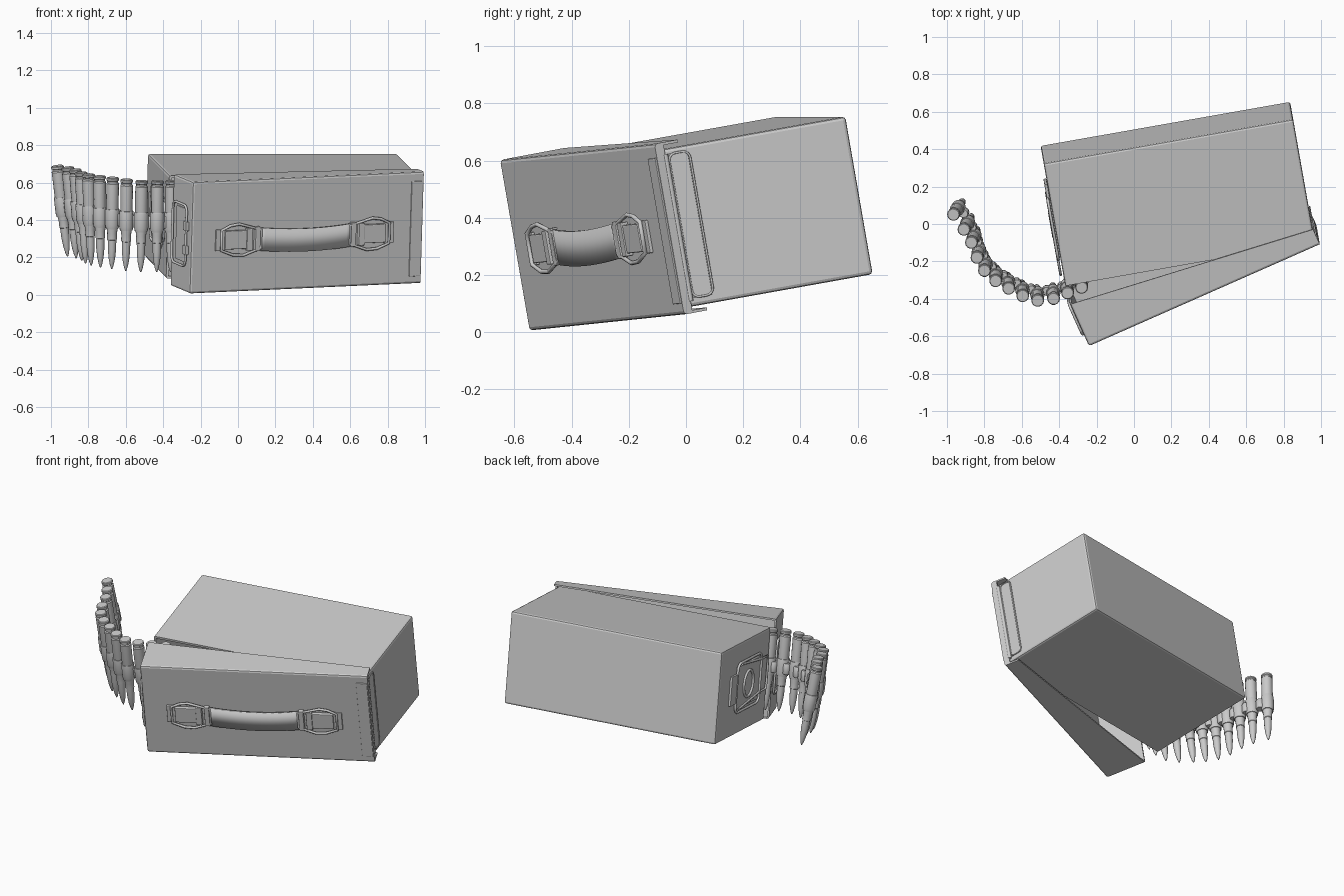
import bpy, bmesh, math
from mathutils import Matrix, Vector

if "Cube" in bpy.data.objects:
    bpy.data.objects.remove(bpy.data.objects["Cube"])

R, T = Matrix.Rotation, Matrix.Translation
rad = math.radians
# frames: tilted can (origin at front-bottom-right corner) and its hinged lid
CAN = T((0.95, 0, 0.086)) @ R(rad(10), 4, 'Z') @ R(rad(10), 4, 'X')
LID = CAN @ T((0.024, -0.015, -0.022)) @ R(rad(14), 4, 'Z')
L, D, H = 1.355, 0.675, 0.56
LL, LH = 1.35, 0.606


def add(name, bm, frame, smooth=False):
    bmesh.ops.recalc_face_normals(bm, faces=bm.faces)
    me = bpy.data.meshes.new(name)
    bm.to_mesh(me)
    bm.free()
    if smooth:
        me.shade_smooth()
        me.set_sharp_from_angle(angle=rad(35))
    ob = bpy.data.objects.new(name, me)
    bpy.context.collection.objects.link(ob)
    ob.matrix_world = frame
    return ob


def bevel(ob, width, segs=2):
    m = ob.modifiers.new('bevel', 'BEVEL')
    m.width, m.segments, m.limit_method = width, segs, 'ANGLE'


def solid(ob, t, offset=-1):
    m = ob.modifiers.new('solid', 'SOLIDIFY')
    m.thickness, m.offset = t, offset


def box(name, frame, lo, hi, bev=0.0):
    bm = bmesh.new()
    bmesh.ops.create_cube(bm, size=1)
    for v in bm.verts:
        v.co = [(a + b) / 2 + c * (b - a) for a, b, c in zip(lo, hi, v.co)]
    ob = add(name, bm, frame)
    if bev:
        bevel(ob, bev)
    return ob


def drop_faces(ob, dirs):
    bm = bmesh.new()
    bm.from_mesh(ob.data)
    bad = [f for f in bm.faces if any(f.normal.dot(Vector(d)) > 0.8 for d in dirs)]
    bmesh.ops.delete(bm, geom=bad, context='FACES')
    bm.to_mesh(ob.data)
    bm.free()


def wire(name, frame, pts, r, cyclic=True):
    cu = bpy.data.curves.new(name, 'CURVE')
    cu.dimensions, cu.bevel_depth, cu.bevel_resolution = '3D', r, 2
    cu.use_fill_caps = True
    sp = cu.splines.new('POLY')
    sp.points.add(len(pts) - 1)
    for p, c in zip(sp.points, pts):
        p.co = (*c, 1)
    sp.use_cyclic_u = cyclic
    ob = bpy.data.objects.new(name, cu)
    bpy.context.collection.objects.link(ob)
    ob.matrix_world = frame


def round_rect(x, y0, y1, z0, z1, r):
    pts = []
    for k, (cy, cz) in enumerate([(y1 - r, z1 - r), (y0 + r, z1 - r), (y0 + r, z0 + r), (y1 - r, z0 + r)]):
        for i in range(5):
            a = rad(90 * k + 22.5 * i)
            pts.append((x, cy + r * math.cos(a), cz + r * math.sin(a)))
    return pts


def lathe(name, frame, profile, n=14):
    bm = bmesh.new()
    rings = [[bm.verts.new((r * math.cos(2 * math.pi * i / n), r * math.sin(2 * math.pi * i / n), z))
              for i in range(n)] for r, z in profile]
    for a, b in zip(rings, rings[1:]):
        for i in range(n):
            bm.faces.new((a[i], a[(i + 1) % n], b[(i + 1) % n], b[i]))
    bm.faces.new(rings[0])
    bm.faces.new(rings[-1])
    return add(name, bm, frame, True)


# can body: hollow, open at the front
body = box('can_body', CAN, (-L, 0, 0), (0, D, H))
drop_faces(body, [(0, -1, 0)])
bevel(body, 0.012)
solid(body, 0.014)

# lid: shallow tray whose skirt tapers toward the hinge
lid = box('lid', LID, (-LL, 0, 0), (0, 0.25, LH))
for v in lid.data.vertices:
    if v.co.x > -0.1 and v.co.y > 0.1:
        v.co.y = 0.09
drop_faces(lid, [(0, 1, 0), (1, 0, 0)])
bevel(lid, 0.012)
solid(lid, 0.01)

# hinge: strip on the lid edge, pin and two leaf plates
box('hinge_strip', LID, (-0.012, 0.001, 0.006), (0.0, 0.035, LH - 0.006), 0.003)
wire('hinge_pin', CAN, [(0.008, 0.018, 0.02), (0.008, 0.018, H - 0.02)], 0.011, False)
box('hinge_leaf_body', CAN, (-0.005, 0.03, 0.03), (0.006, 0.10, H - 0.02), 0.003)
wire('hinge_leaf_rim', CAN, round_rect(0.005, 0.03, 0.105, 0.03, H - 0.02, 0.025), 0.004)
box('hinge_leaf_lid', LID, (-0.07, -0.006, 0.04), (-0.004, 0.004, LH - 0.05), 0.003)

# carrying handle on the lid: strap, wire loops and brackets, mirrored
HC = LID @ T((-LL / 2 - 0.015, 0, 0.285))
bm = bmesh.new()
cols = []
for i in range(13):
    t = i / 6 - 1
    y = -0.014 - 0.012 * (1 - t * t)
    z = -0.015 * (1 - t * t)
    cols.append([bm.verts.new((0.285 * t, y, z - 0.062)), bm.verts.new((0.285 * t, y, z + 0.062))])
for a, b in zip(cols, cols[1:]):
    bm.faces.new((a[0], b[0], b[1], a[1]))
strap = add('handle_strap', bm, HC, True)
solid(strap, 0.012, 0)
for s, side in ((-1, 'left'), (1, 'right')):
    loop = [(0.49, -0.055), (0.49, 0.055), (0.44, 0.078), (0.39, 0.085), (0.26, 0.05),
            (0.26, -0.05), (0.36, -0.085), (0.42, -0.082)]
    wire('handle_loop_' + side, HC, [(s * x, -0.018, z) for x, z in loop], 0.008)
    for nm, a, b, h, t in (('bracket', 0.33, 0.47, 0.05, 0.022), ('bracket_tab', 0.465, 0.52, 0.058, 0.012),
                           ('bracket_end', 0.31, 0.345, 0.06, 0.028), ('strap_end', 0.265, 0.295, 0.066, 0.026)):
        box('handle_' + nm + '_' + side, HC, (min(s * a, s * b), -t, -h), (max(s * a, s * b), 0.002, h), 0.004)

# latch loop on the lid end
box('lid_latch_plate', LID, (-LL - 0.008, 0.07, 0.16), (-LL + 0.004, 0.19, 0.45), 0.004)
wire('lid_latch_loop', LID, round_rect(-LL - 0.012, 0.045, 0.225, 0.14, 0.47, 0.035), 0.007)
for z in (0.23, 0.36):
    box('lid_latch_clip', LID, (-LL - 0.02, 0.03, z - 0.025), (-LL, 0.07, z + 0.025), 0.004)

# latch on the can end: lever plate, round grip ring, wire arms
box('latch_lever', CAN, (-L - 0.012, 0.13, 0.16), (-L + 0.004, 0.44, 0.42), 0.004)
wire('latch_rim', CAN, round_rect(-L - 0.012, 0.12, 0.45, 0.14, 0.44, 0.04), 0.008)
wire('latch_ring', CAN, [(-L - 0.014, 0.29 + 0.065 * math.cos(i * math.pi / 12), 0.29 + 0.08 * math.sin(i * math.pi / 12))
                         for i in range(24)], 0.009)
wire('latch_arms', CAN, [(-L - 0.014, y, z) for y, z in ((0.4, 0.16), (0.12, 0.2), (0.04, 0.2), (0.03, 0.23),
                                                       (0.03, 0.37), (0.04, 0.4), (0.12, 0.4), (0.4, 0.43))], 0.007, False)
box('latch_pivot', CAN, (-L - 0.016, 0.44, 0.2), (-L, 0.53, 0.38), 0.005)

# cartridge belt: lathed rounds hanging nose-down, joined by links
CART = [(0.030, 0), (0.034, -0.004), (0.034, -0.014), (0.029, -0.018), (0.029, -0.026), (0.034, -0.032),
        (0.032, -0.26), (0.026, -0.30), (0.026, -0.335), (0.023, -0.337), (0.022, -0.39),
        (0.017, -0.44), (0.010, -0.475), (0.003, -0.495)]
TOPS = [(-0.966, 0.05, 0.69), (-0.91, -0.03, 0.682), (-0.87, -0.10, 0.67), (-0.84, -0.18, 0.655),
        (-0.80, -0.25, 0.645), (-0.74, -0.305, 0.635), (-0.67, -0.345, 0.627), (-0.595, -0.385, 0.617),
        (-0.515, -0.41, 0.61), (-0.43, -0.40, 0.61), (-0.355, -0.37, 0.61), (-0.28, -0.34, 0.61)]


def hang(p, i):
    lean = max(0, 1 - i / 6)
    up = Vector((-0.06 * lean + 0.005, -0.08, 0.485))
    return T(p) @ Vector((0, 0, 1)).rotation_difference(up).to_matrix().to_4x4()


for i, p in enumerate(TOPS):
    lathe('cartridge', hang(p, i), CART)
    lathe('belt_link', hang(p, i), [(0.037, -0.17), (0.038, -0.174), (0.038, -0.255), (0.034, -0.275)])
    if i:
        mid = (Vector(p) + Vector(TOPS[i - 1])) / 2 + Vector((0.008, 0.014, 0))
        lathe('link_joint', hang(mid, i - 0.5), [(0.022, -0.19), (0.025, -0.195), (0.025, -0.25), (0.022, -0.255)], 10)
